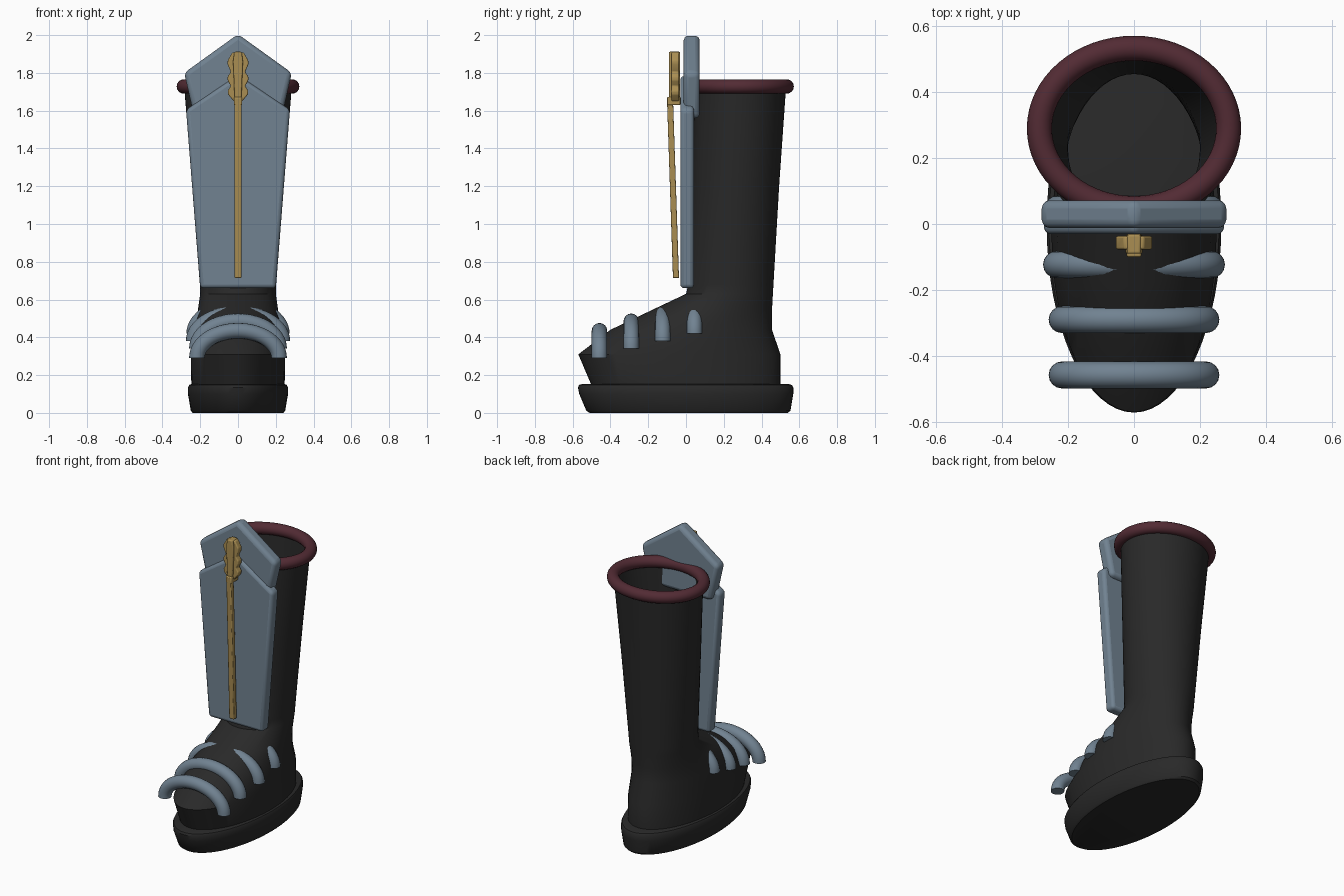
import bpy, bmesh, math

if "Cube" in bpy.data.objects:
    bpy.data.objects.remove(bpy.data.objects["Cube"])


def material(name, rgb):
    m = bpy.data.materials.new(name)
    m.diffuse_color = (*rgb, 1)
    m.use_nodes = True
    m.node_tree.nodes["Principled BSDF"].inputs["Base Color"].default_value = m.diffuse_color
    return m


BLACK = material("black leather", (0.022, 0.022, 0.022))
STEEL = material("blue grey steel", (0.165, 0.225, 0.285))
GOLD = material("old gold", (0.40, 0.27, 0.085))
MAROON = material("maroon trim", (0.085, 0.024, 0.034))


def finish(name, bm, mat, bevel=0.0, segments=3, angle=35):
    bmesh.ops.recalc_face_normals(bm, faces=bm.faces)
    mesh = bpy.data.meshes.new(name)
    bm.to_mesh(mesh)
    bm.free()
    obj = bpy.data.objects.new(name, mesh)
    bpy.context.collection.objects.link(obj)
    mesh.materials.append(mat)
    if bevel:
        mod = obj.modifiers.new("soft edges", 'BEVEL')
        mod.width, mod.segments = bevel, segments
        mod.limit_method, mod.angle_limit = 'ANGLE', math.radians(25)
    bpy.ops.object.select_all(action='DESELECT')
    obj.select_set(True)
    bpy.context.view_layer.objects.active = obj
    bpy.ops.object.shade_smooth_by_angle(angle=math.radians(angle))
    return obj


def skin(bm, rings, closed=False):
    """Join equal rings of vertices with quads."""
    pairs = list(zip(rings, rings[1:])) + ([(rings[-1], rings[0])] if closed else [])
    for a, b in pairs:
        n = len(a)
        for i in range(n):
            j = (i + 1) % n
            bm.faces.new((a[i], a[j], b[j], b[i]))


def oval_loft(name, sections, mat, cap_top, sides=64):
    """Stack of horizontal ovals given as (z, front y, back y, half width)."""
    bm = bmesh.new()
    rings = []
    for z, y0, y1, hx in sections:
        turns = [2 * math.pi * i / sides for i in range(sides)]
        rings.append([bm.verts.new((hx * math.cos(t),
                                    (y0 + y1) / 2 + (y1 - y0) / 2 * math.sin(t), z))
                      for t in turns])
    skin(bm, rings)
    bm.faces.new(rings[0])
    if cap_top:
        bm.faces.new(rings[-1])
    return finish(name, bm, mat)


def tube(name, frames, radius, mat, closed=False, sides=16):
    """Round tube; frames hold a centre and two axes of the cross-section."""
    bm = bmesh.new()
    rings = []
    for c, u, v in frames:
        ring = []
        for k in range(sides):
            t = 2 * math.pi * k / sides
            ring.append(bm.verts.new([c[i] + radius * (u[i] * math.cos(t) + v[i] * math.sin(t))
                                      for i in range(3)]))
        rings.append(ring)
    skin(bm, rings, closed)
    if not closed:
        bm.faces.new(rings[0])
        bm.faces.new(rings[-1])
    return finish(name, bm, mat)


def plate(name, half, y0, y1, mat, bevel):
    """Mirrored outline of (x, z) points, top to bottom, extruded in y."""
    outline = half + [(-x, z) for x, z in reversed(half) if x > 0]
    bm = bmesh.new()
    rings = [[bm.verts.new((x, y, z)) for x, z in outline] for y in (y0, y1)]
    skin(bm, rings)
    for r in rings:
        bm.faces.new(r)
    return finish(name, bm, mat, bevel)


# Sole
oval_loft("sole", [(0, -0.51, 0.54, 0.24), (0.012, -0.528, 0.553, 0.25),
                   (0.10, -0.565, 0.568, 0.265), (0.135, -0.572, 0.568, 0.265),
                   (0.148, -0.566, 0.56, 0.258), (0.153, -0.55, 0.545, 0.245)],
          BLACK, True)

# Foot and open shaft
oval_loft("boot_upper", [(0.145, -0.50, 0.50, 0.247), (0.31, -0.57, 0.50, 0.25),
                         (0.44, -0.40, 0.455, 0.236), (0.54, -0.19, 0.455, 0.213),
                         (0.63, 0.0, 0.46, 0.20), (0.68, 0.012, 0.463, 0.202),
                         (1.2, 0.03, 0.493, 0.243), (1.73, 0.05, 0.53, 0.285)],
          BLACK, False)

# Rolled rim around the opening
frames = []
for i in range(64):
    t = 2 * math.pi * i / 64
    c, s = math.cos(t), math.sin(t)
    frames.append(((0.287 * c, 0.29 + 0.243 * s, 1.728), (c, s, 0), (0, 0, 1)))
tube("rim", frames, 0.038, MAROON, closed=True)

# Arched ribs over the toe and instep
for n, (y, z, a) in enumerate([(-0.458, 0.29, 0.218), (-0.29, 0.34, 0.218),
                               (-0.123, 0.38, 0.235), (0.045, 0.42, 0.232)]):
    frames = []
    for i in range(33):
        t = math.pi * i / 32
        c, s = math.cos(t), math.sin(t)
        nx, nz = c / a, s / 0.145
        d = math.hypot(nx, nz)
        frames.append(((a * c, y, z + 0.145 * s), (nx / d, 0, nz / d), (0, 1, 0)))
    tube(f"toe_rib_{n + 1}", frames, 0.041, STEEL)

# Shin guard and the knee guard behind it
plate("shin_guard", [(0, 1.79), (0.275, 1.605), (0.2, 0.66)], -0.03, 0.042, STEEL, 0.02)
plate("knee_guard", [(0, 2.005), (0.285, 1.80), (0.23, 1.56)], -0.012, 0.072, STEEL, 0.025)

# Gold rod leaning slightly forward
bm = bmesh.new()
rings = [[bm.verts.new((sx * 0.018, y + sy * 0.016, z)) for sx, sy in
          ((-1, -1), (1, -1), (1, 1), (-1, 1))]
         for y, z in ((-0.053, 0.713), (-0.085, 1.67))]
skin(bm, rings)
for r in rings:
    bm.faces.new(r)
finish("gold_rod", bm, GOLD, 0.005, 2)

# Scalloped finial with raised spine and a collar at the rod end
plate("finial", [(0.03, 1.908), (0.055, 1.865), (0.055, 1.845), (0.038, 1.805),
                 (0.055, 1.78), (0.055, 1.76), (0.038, 1.73), (0.055, 1.705),
                 (0.052, 1.685), (0.022, 1.65)], -0.077, -0.037, GOLD, 0.006)
plate("finial_spine", [(0.02, 1.912), (0.026, 1.86), (0.018, 1.66)], -0.09, -0.032, GOLD, 0.006)
plate("finial_collar", [(0.022, 1.672), (0.022, 1.63)], -0.1, -0.03, GOLD, 0.005)
